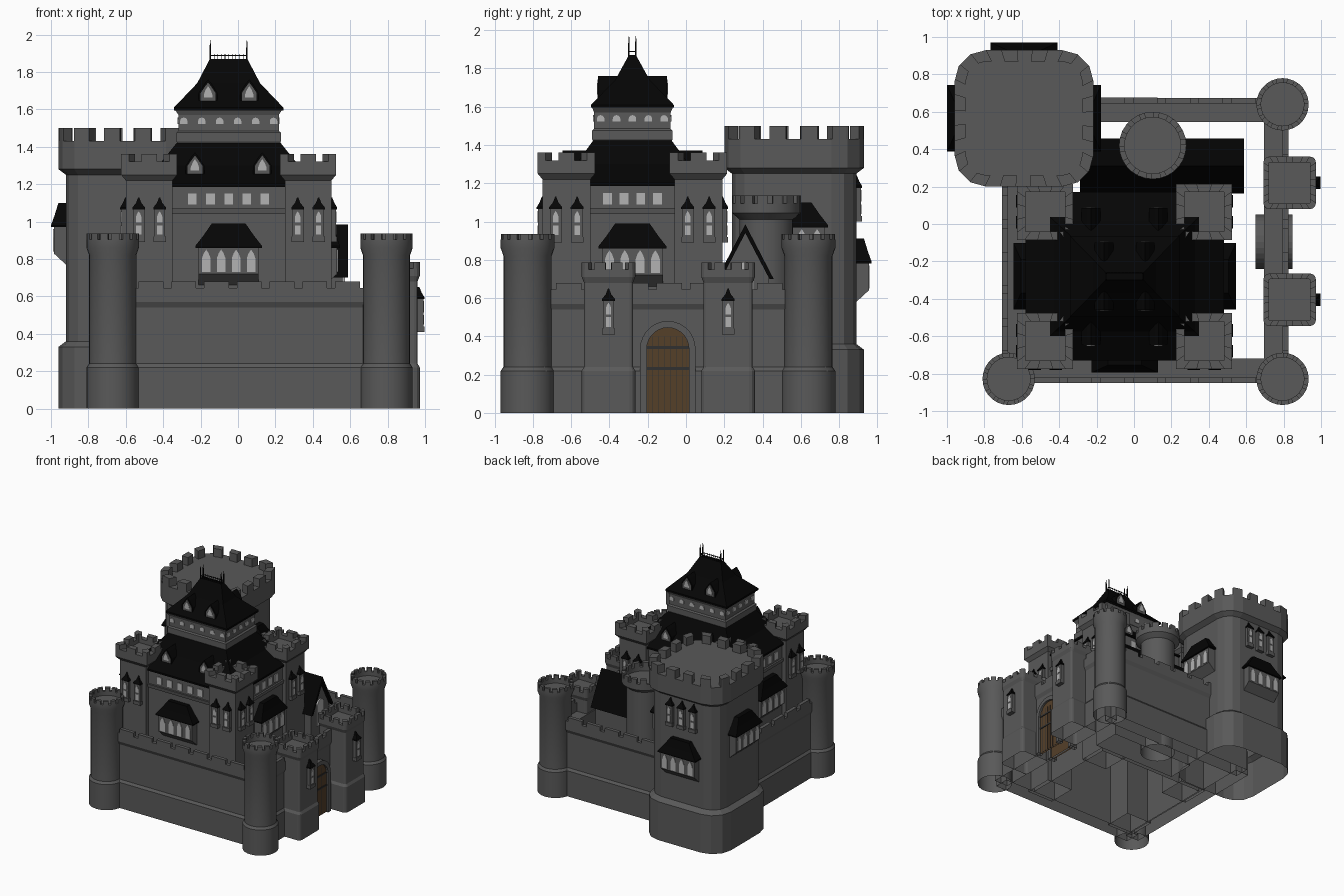
import bpy, bmesh
from math import pi, sin, cos, dist
from mathutils import Matrix

if "Cube" in bpy.data.objects:
    bpy.data.objects.remove(bpy.data.objects["Cube"])

def material(name, r, g, b):
    m = bpy.data.materials.new(name)
    m.diffuse_color = (r, g, b, 1)
    m.use_nodes = True
    m.node_tree.nodes["Principled BSDF"].inputs["Base Color"].default_value = m.diffuse_color
    return m

STONE, SLATE = material("stone", .1, .1, .1), material("slate", .0015, .0015, .0015)
GLASS, WOOD = material("glass", .45, .45, .45), material("wood", .09, .05, .022)
IRON = material("iron", .03, .03, .03)

# Each solid is a list of rings, skinned and capped, open on the ground. frame = x, y, turn (0 faces -y)
def build(name, solids, mat=STONE, frame=(0, 0, 0), smooth=False):
    bm = bmesh.new()
    for rings in solids:
        vs = [[bm.verts.new(p) for p in ring] for ring in rings]
        faces = [vs[0][::-1], vs[-1]]
        for a, b in zip(vs, vs[1:]):
            faces += [(a[i - 1], a[i], b[i], b[i - 1]) for i in range(len(a))]
        for f in faces:
            if max(v.co.z for v in f) > 1e-6:
                bm.faces.new(f)
    bmesh.ops.recalc_face_normals(bm, faces=bm.faces)
    me = bpy.data.meshes.new(name)
    bm.to_mesh(me)
    bm.free()
    me.materials.append(mat)
    ob = bpy.data.objects.new(name, me)
    ob.matrix_world = Matrix.Translation((frame[0], frame[1], 0)) @ Matrix.Rotation(frame[2], 4, 'Z')
    bpy.context.collection.objects.link(ob)
    if smooth:
        bpy.ops.object.select_all(action='DESELECT')
        ob.select_set(True)
        bpy.context.view_layer.objects.active = ob
        bpy.ops.object.shade_smooth_by_angle(angle=.5)

# (u, z) outline pushed outward from depth d0 to d1
def prism(pts, d0, d1):
    return [[(u, -d, z) for u, z in pts] for d in (d0, d1)]

def box(u0, u1, d0, d1, z0, z1):
    return prism([(u0, z0), (u1, z0), (u1, z1), (u0, z1)], d0, d1)

def arch(u, hw, z0, z1, n=8):
    arc = [(u + hw * cos(pi * i / n), z1 - hw + hw * sin(pi * i / n)) for i in range(n + 1)]
    return [(u - hw, z0), (u + hw, z0)] + arc

def lancet(u, hw, z0, z1):
    zs, zm = z1 - 2 * hw, z1 - .9 * hw
    return [(u - hw, z0), (u + hw, z0), (u + hw, zs), (u + hw * .6, zm), (u, z1), (u - hw * .6, zm), (u - hw, zs)]

def rect(hx, hy, z):
    return [(-hx, -hy, z), (hx, -hy, z), (hx, hy, z), (-hx, hy, z)]

# Rounded rectangle starting at the middle of a corner; a circle if hx = hy = r
def outline(hx, hy, r, seg):
    pts = []
    for k, (sx, sy) in enumerate(((1, 1), (-1, 1), (-1, -1), (1, -1))):
        for s in [i / seg for i in range(seg + 1)] if seg else [.5]:
            a = (k + s) * pi / 2
            p = (sx * (hx - r) + r * cos(a), sy * (hy - r) + r * sin(a))
            if not pts or dist(p, pts[-1]) > 1e-5:
                pts.append(p)
    if dist(pts[0], pts[-1]) < 1e-5:
        pts.pop()
    h = (seg + 1) // 2
    if seg % 2:
        a, b = pts[h - 1], pts[h]
        pts.insert(h, ((a[0] + b[0]) / 2, (a[1] + b[1]) / 2))
    return pts[h:] + pts[:h]

# Point at fraction t of a closed outline
def along(pts, t):
    pairs = list(zip(pts, pts[1:] + pts[:1]))
    s = (t % 1) * sum(dist(a, b) for a, b in pairs)
    for a, b in pairs:
        l = dist(a, b)
        if s <= l:
            return (a[0] + (b[0] - a[0]) * s / l, a[1] + (b[1] - a[1]) * s / l)
        s -= l
    return pts[0]

# Lofted shaft with sunken floor and n merlons; levels are (offset, z)
def tower(name, cx, cy, hx, hy, r, seg, levels, top, th, n, w, shift=0, sink=.035):
    def plan(o):
        return outline(hx + o, hy + o, max(r + o, .004) if seg else 0, seg)
    zp = levels[-1][1]
    rings = levels + ([(-th, zp), (-th, zp - sink)] if sink else [])
    build(name, [[[(x, y, z) for x, y in plan(o)] for o, z in rings]], STONE, (cx, cy, 0), seg > 4)
    merlons = []
    for k in range(n):
        ts = [(k + shift + w * (j / 6 - .5)) / n for j in range(7)]
        loop = [along(plan(0), t) for t in ts] + [along(plan(-th), t) for t in reversed(ts)]
        merlons.append([[(x, y, z) for x, y in loop] for z in (zp - .002, top)])
    build(name + "_merlons", merlons, STONE, (cx, cy, 0))

# Frame on a face: u sideways, d outward from a centre
def at(cx, cy, u, d, turn):
    return (cx + u * cos(turn) + d * sin(turn), cy + u * sin(turn) - d * cos(turn), turn)

# Half-box against a wall: (half width, depth, z) rings
def bracket(*rings):
    return [[(-h, -d, z), (h, -d, z), (h, .05, z), (-h, .05, z)] for h, d, z in rings]

def oriel(frame, z):
    build("oriel_bay", [bracket((.16, 0, z - .21), (.16, .065, z - .15), (.16, .065, z))], STONE, frame)
    build("oriel_roof", [bracket((.178, .08, z - .01), (.178, .08, z), (.135, .06, z + .055), (.09, .04, z + .12))],
          SLATE, frame)
    build("oriel_windows", [prism(lancet((i - 1.5) * .08, .023, z - .14, z - .02), .05, .069) for i in range(4)],
          GLASS, frame)

def bay_window(frame, z):
    build("bay_frame", [bracket((.033, .03, z), (.033, .03, z + .03)),
                        bracket((.03, .024, z + .03), (.03, .024, z + .18))], STONE, frame)
    build("bay_hood", [bracket((.034, .03, z + .175), (.034, .03, z + .185), (.014, .015, z + .21),
                               (.003, .003, z + .24))], SLATE, frame)
    build("bay_lights", [prism(lancet(0, .014, z + .105, z + .165), 0, .027),
                         box(-.014, .014, 0, .027, z + .04, z + .09)], GLASS, frame)

def dormer(frame, z, h, depth):
    def front(w, z0, k):
        return [(-w, z0), (w, z0), (w, z + h * .4), (w * .4, z + k * .8), (0, z + k), (-w * .4, z + k * .8), (-w, z + h * .4)]
    build("dormer", [prism(front(h * .42, z, h), -depth, 0)], SLATE, frame)
    build("dormer_face", [prism(front(h * .33, z + .005, h * .86), -.01, .003)], STONE, frame)
    build("dormer_window", [prism(lancet(0, h * .19, z + h * .2, z + h * .7), -.01, .006)], GLASS, frame)

# Curtain walls with walkway, parapet and merlons
wall = [(-.065, 0), (.065, 0), (.065, .22), (.05, .24), (.05, .54), (.065, .57), (.065, .645), (.035, .645),
        (.035, .57), (-.065, .57)]
for x, y, turn in ((.06, -.785, 0), (.76, -.088, pi / 2), (.06, .61, pi), (-.64, -.088, -pi / 2)):
    teeth = [box(i * .175 - .066, i * .175 + .066, .035, .065, .644, .68) for i in range(-3, 4)]
    build("curtain_wall", [[[(u, -d, z) for d, z in wall] for u in (-.7, .7)]] + teeth, STONE, (x, y, turn))

# Round corner towers, gatehouse towers, rear round tower, great tower
for x, y in ((-.67, -.828), (.794, -.828), (.794, .64)):
    tower("corner_tower", x, y, .14, .14, .14, 7,
          [(0, 0), (0, .22), (-.014, .24), (-.014, .82), (0, .86), (0, .905)], .935, .025, 14, .68)
for y in (-.405, .22):
    tower("gate_tower", .832, y, .14, .14, .03, 3,
          [(0, 0), (0, .22), (-.012, .24), (-.012, .68), (0, .71), (0, .75)], .785, .03, 12, .62)
    bay_window((.967, y, pi / 2), .41)
tower("rear_round_tower", .1, .42, .18, .18, .18, 7,
      [(-.04, 0), (-.04, 1.01), (0, 1.045), (0, 1.095)], 1.135, .03, 14, .65)
gx, gy = -.588, .565
tower("great_tower", gx, gy, .372, .365, .17, 3,
      [(0, 0), (0, .33), (-.04, .36), (-.04, 1.25), (0, 1.28), (0, 1.43)], 1.5, .06, 16, .52, .5, 0)
for turn, d, z in ((pi / 2, .332, .98), (-pi / 2, .332, .98), (pi, .325, .79)):
    oriel(at(gx, gy, 0, d, turn), z)
for u in (-.11, 0, .11):
    bay_window(at(gx, gy, u, .325, pi), 1.0)

# Keep: body, ledge, four square towers, windows
kx, ky = -.05, -.28
K = (kx, ky, 0)
build("keep_body", [[rect(.515, .435, 0), rect(.515, .435, 1.19)], [rect(.525, .445, 1.04), rect(.53, .45, 1.07)]],
      STONE, K)
for sx, sy in ((-1, -1), (1, -1), (1, 1), (-1, 1)):
    tx, ty = kx + sx * .425, ky + sy * .345
    tower("keep_tower", tx, ty, .15, .15, 0, 0, [(-.025, 0), (-.025, 1.22), (0, 1.25), (0, 1.32)], 1.36, .045, 8, .56)
    for u in (-.056, .056):
        bay_window(at(tx, ty, u, .125, pi / 2 * sx), .89)
        bay_window(at(tx, ty, u, .125, 0 if sy < 0 else pi), .89)
for turn, d, n, p, up_d, q in ((0, .435, 5, .097, .2, .096), (pi, .435, 5, .097, .2, .096),
                               (pi / 2, .515, 4, .087, .268, .083), (-pi / 2, .515, 4, .087, .268, .083)):
    if turn != pi:
        oriel(at(kx, ky, 0, d, turn), .87)
    us = [(i - (n - 1) / 2) * p for i in range(n)]
    build("keep_windows", [box(u - .023, u + .023, -.01, .006, 1.09, 1.15) for u in us], GLASS, at(kx, ky, 0, d, turn))
    build("upper_windows", [prism(arch((i - n / 2) * q, .02, 1.522, 1.556, 6), -.01, .005) for i in range(n + 1)],
          GLASS, at(kx, ky, 0, up_d, turn))

# Keep roofs, upper storey, dormers and crest
build("lower_roof", [[rect(.53, .45, 1.185), rect(.53, .45, 1.2), rect(.375, .295, 1.3), rect(.27, .2, 1.43)]], SLATE, K)
build("upper_storey", [[rect(.26, .195, 1.39), rect(.28, .21, 1.43), rect(.28, .21, 1.475), rect(.268, .2, 1.485),
                        rect(.268, .2, 1.57), rect(.288, .213, 1.6)]], STONE, K)
build("upper_roof", [[rect(.292, .216, 1.595), rect(.292, .216, 1.61), rect(.168, .09, 1.74), rect(.1, .018, 1.87)]],
      SLATE, K)
for turn, s in ((0, -1), (0, 1), (pi, -1), (pi, 1)):
    dormer(at(kx, ky, s * .18, .365, turn), 1.25, .12, .15)
    dormer(at(kx, ky, s * .11, .18, turn), 1.64, .12, .14)
crest = []
for s in (-1, 1):
    crest += [box(-.1, .1, s * .018 - .002, s * .018 + .002, 1.885, 1.89),
              box(s * .098 - .002, s * .098 + .002, -.018, .018, 1.885, 1.89)]
    crest += [box(u * .0195 - .0015, u * .0195 + .0015, s * .018 - .0015, s * .018 + .0015, 1.865, 1.895)
              for u in range(-4, 5)]
    crest += [[[(s * .098 + x, t * .018 + y, z) for x, y, _ in rect(r, r, 0)]
               for r, z in ((.004, 1.86), (.004, 1.93), (.001, 1.97))] for t in (-1, 1)]
build("roof_crest", crest, SLATE, K)

# Chapel behind the keep
C = (.56, .31, pi / 2)
build("chapel_body", [prism([(-.12, 0), (.12, 0), (.12, .73), (0, .955), (-.12, .73)], -.8, 0)], STONE, C)
build("chapel_roof", [prism([(-.148, .7), (0, .985), (.148, .7), (.126, .7), (0, .94), (-.126, .7)], -.85, .028)], SLATE, C)
build("chapel_window", [prism(arch(0, .045, .57, .79), 0, .012)], GLASS, C)

# Gate: arch surround and plank door on both faces of the wall
G = (.76, -.095, pi / 2)
outer, inner = arch(0, .145, 0, .48, 14), arch(0, .11, 0, .445, 14)
surround = outer[1:] + [outer[0], inner[0]] + inner[:1:-1] + [inner[1]]
build("gate_arch", [prism(surround, .04, .088), prism(surround, -.11, -.04)], STONE, G)
build("gate_door", [prism(inner, .05, .07), prism(inner, -.075, -.05)], WOOD, G)
straps = [box(-.11, .11, .06, .075, z, z + .014) for z in (.225, .335)]
straps += [box(u - .0015, u + .0015, .06, .0715, 0, .4) for u in (-.078, -.047, -.016, .016, .047, .078)]
build("door_straps", straps, IRON, G)
